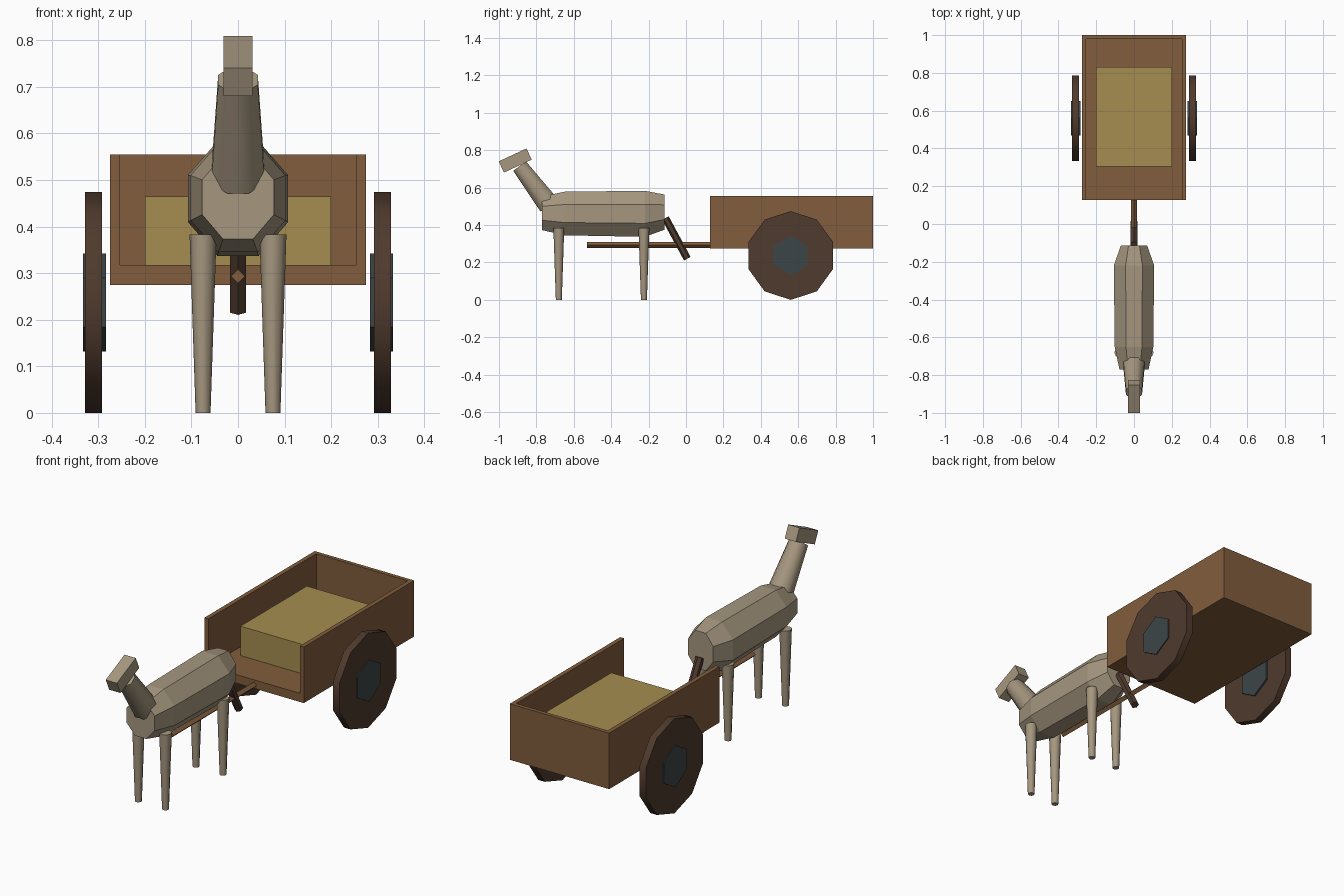
import bpy
import bmesh
from math import pi, cos, sin, radians
from mathutils import Vector, Matrix

if "Cube" in bpy.data.objects:
    bpy.data.objects.remove(bpy.data.objects["Cube"], do_unlink=True)


def material(name, rgb):
    m = bpy.data.materials.new(name)
    m.use_nodes = True
    m.diffuse_color = (*rgb, 1)
    m.node_tree.nodes["Principled BSDF"].inputs["Base Color"].default_value = (*rgb, 1)
    return m


WOOD = material("cart wood", (0.22, 0.11, 0.045))
DARK = material("dark wood", (0.08, 0.043, 0.027))
IRON = material("dull iron", (0.045, 0.06, 0.064))
HAY = material("straw", (0.38, 0.27, 0.083))
HIDE = material("grey hide", (0.38, 0.31, 0.215))


def finish(name, bm, mat, smooth=0):
    bmesh.ops.recalc_face_normals(bm, faces=bm.faces)
    mesh = bpy.data.meshes.new(name)
    bm.to_mesh(mesh)
    bm.free()
    mesh.materials.append(mat)
    ob = bpy.data.objects.new(name, mesh)
    bpy.context.collection.objects.link(ob)
    if smooth:
        bpy.ops.object.select_all(action="DESELECT")
        ob.select_set(True)
        bpy.context.view_layer.objects.active = ob
        bpy.ops.object.shade_smooth_by_angle(angle=radians(smooth))
    return ob


def box_mesh(lo, hi):
    bm = bmesh.new()
    bmesh.ops.create_cube(bm, size=1)
    lo, hi = Vector(lo), Vector(hi)
    for v in bm.verts:
        v.co = (lo + hi) / 2 + v.co * (hi - lo)
    return bm


def tapered(name, a, b, ra, rb, sides, mat, spin=0, smooth=0):
    """Prism from point a to point b with an end radius at each."""
    a, b = Vector(a), Vector(b)
    axis = (b - a).normalized()
    # u lies in the side plane, w points across the model
    w = Vector((1, 0, 0)) if abs(axis.x) < 0.5 else Vector((0, 1, 0))
    u = axis.cross(w).normalized()
    bm = bmesh.new()
    rings = []
    for p, r in ((a, ra), (b, rb)):
        angles = [2 * pi * (i + spin) / sides for i in range(sides)]
        rings.append([bm.verts.new(p + r * (u * cos(t) + w * sin(t))) for t in angles])
    for i in range(sides):
        j = (i + 1) % sides
        bm.faces.new((rings[0][i], rings[0][j], rings[1][j], rings[1][i]))
    for ring in rings:
        bm.faces.new(ring)
    return finish(name, bm, mat, smooth)


# Cart bed: a tray with its front end left open
bm = box_mesh((-0.275, 0.127, 0.275), (0.275, 1, 0.318))
bm.verts.ensure_lookup_table()
finish("cart_floor", bm, WOOD)
for side, label in ((1, "left"), (-1, "right")):
    x0, x1 = sorted((side * 0.253, side * 0.275))
    finish(f"cart_wall_{label}", box_mesh((x0, 0.127, 0.318), (x1, 1, 0.555)), WOOD)
finish("cart_tailboard", box_mesh((-0.253, 0.98, 0.318), (0.253, 1, 0.555)), WOOD)
finish("straw_bale", box_mesh((-0.2, 0.305, 0.318), (0.2, 0.83, 0.465)), HAY)

# Wheels and hubs
for side, label in ((1, "left"), (-1, "right")):
    for part, x0, x1, r, n, mat in (("wheel", 0.292, 0.328, 0.237, 10, DARK),
                                    ("hub", 0.283, 0.333, 0.105, 6, IRON)):
        tapered(f"{part}_{label}", (side * x0, 0.56, 0.237), (side * x1, 0.56, 0.237),
                r, r, n, mat, smooth=40 if part == "wheel" else 0)

# Draw pole
tapered("draw_pole", (0, -0.53, 0.293), (0, 0.127, 0.293), 0.015, 0.015, 4, WOOD)

# Body: octagonal rings as (y, half width, bottom, top)
bm = bmesh.new()
rings = []
for y, half, low, high in ((-0.77, 0.077, 0.373, 0.553), (-0.65, 0.102, 0.345, 0.578),
                           (-0.22, 0.107, 0.337, 0.583), (-0.115, 0.07, 0.375, 0.563)):
    ring = []
    for i in range(8):
        t = 2 * pi * (i + 0.5) / 8
        k = 1 / cos(pi / 8)
        ring.append(bm.verts.new((half * k * cos(t), y,
                                  (low + high) / 2 + (high - low) / 2 * k * sin(t))))
    rings.append(ring)
for r, s in zip(rings, rings[1:]):
    for i in range(8):
        j = (i + 1) % 8
        bm.faces.new((r[i], r[j], s[j], s[i]))
bm.faces.new(rings[0])
bm.faces.new(rings[-1])
finish("animal_body", bm, HIDE)

# Neck, head and tail
tapered("animal_neck", (0, -0.732, 0.506), (0, -0.89, 0.715), 0.062, 0.046, 8, HIDE,
        spin=0.5, smooth=50)
bm = box_mesh((-0.031, -0.082, -0.033), (0.031, 0.082, 0.033))
bm.transform(Matrix.Translation((0, -0.913, 0.745)) @ Matrix.Rotation(radians(25), 4, "X"))
finish("animal_head", bm, HIDE)
tapered("animal_tail", (0, -0.11, 0.437), (0, 0.007, 0.22), 0.02, 0.02, 6, DARK)

# Legs
for y, end in ((-0.68, "front"), (-0.225, "rear")):
    for side, label in ((1, "left"), (-1, "right")):
        x = side * 0.075
        tapered(f"{end}_leg_{label}", (x, y, 0), (x, y, 0.383), 0.016, 0.029, 8, HIDE,
                smooth=50)
